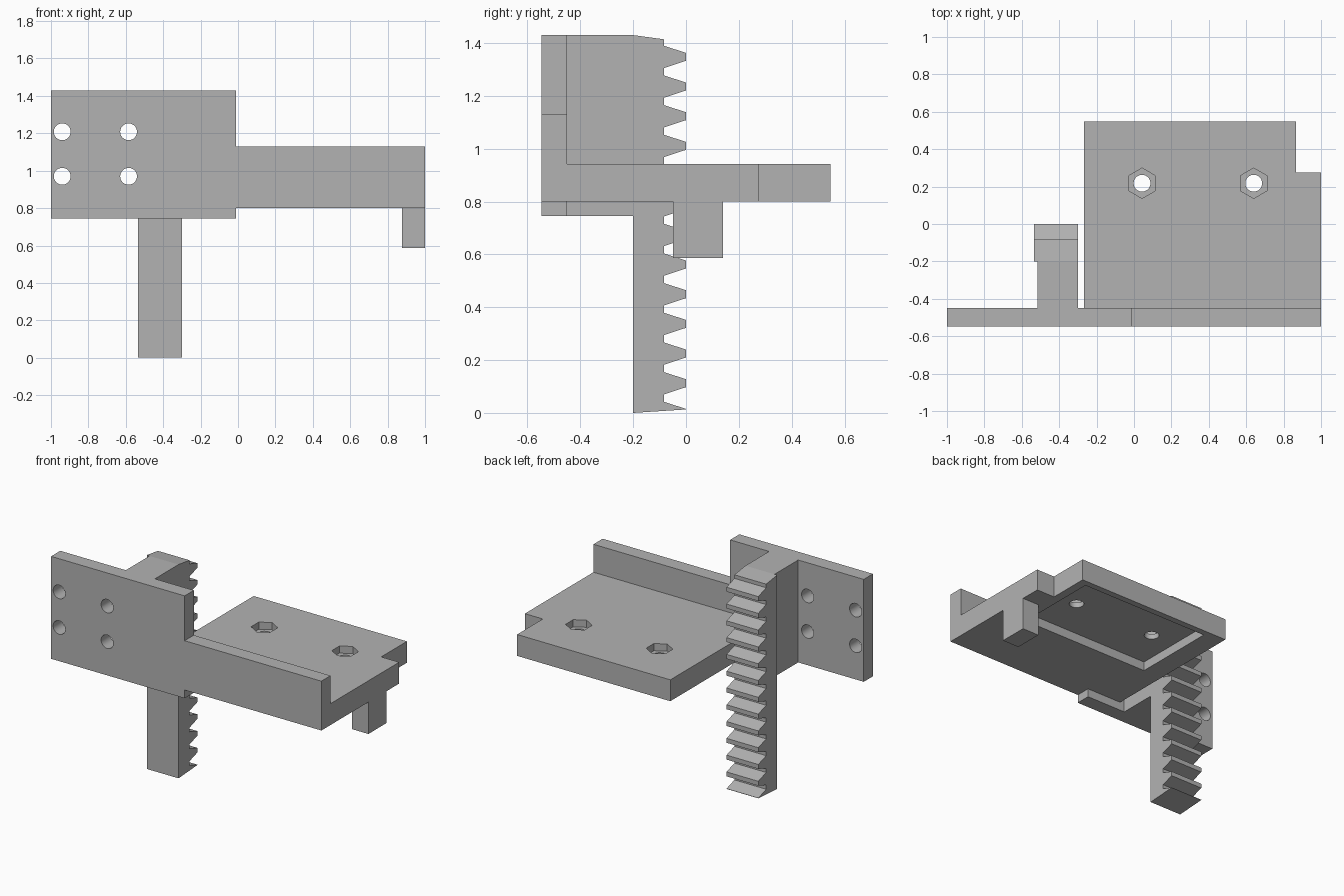
import bpy
import bmesh
from math import pi, sin, cos, radians
from mathutils import Vector

if "Cube" in bpy.data.objects:
    bpy.data.objects.remove(bpy.data.objects["Cube"])

grey = bpy.data.materials.new("plain grey")
grey.use_nodes = True
COLOUR = (0.45, 0.45, 0.45, 1)
grey.diffuse_color = COLOUR
grey.node_tree.nodes["Principled BSDF"].inputs["Base Color"].default_value = COLOUR

# Where a profile point (a, b) lands when it is extruded along each axis
PLACE = {
    "x": lambda a, b, d: (d, a, b),
    "y": lambda a, b, d: (a, d, b),
    "z": lambda a, b, d: (a, b, d),
}


def prism(name, axis, profile, low, high):
    """Extrude a closed outline along an axis from low to high."""
    bm = bmesh.new()
    place = PLACE[axis]
    face = bm.faces.new([bm.verts.new(place(a, b, low)) for a, b in profile])
    move = Vector(place(0, 0, high - low))
    new = bmesh.ops.extrude_face_region(bm, geom=[face])["geom"]
    bmesh.ops.translate(bm, vec=move, verts=[v for v in new if isinstance(v, bmesh.types.BMVert)])
    bmesh.ops.recalc_face_normals(bm, faces=bm.faces)
    mesh = bpy.data.meshes.new(name)
    bm.to_mesh(mesh)
    bm.free()
    mesh.materials.append(grey)
    obj = bpy.data.objects.new(name, mesh)
    bpy.context.collection.objects.link(obj)
    return obj


def rectangle(a0, a1, b0, b1):
    return [(a0, b0), (a1, b0), (a1, b1), (a0, b1)]


def ring(a, b, radius, sides):
    """Regular outline with one corner pointing along +b."""
    angles = [2 * pi * i / sides for i in range(sides)]
    return [(a + radius * sin(t), b + radius * cos(t)) for t in angles]


def cut(obj, cutters):
    """Subtract the cutters, then remove them."""
    for cutter in cutters:
        cutter.hide_render = True
        mod = obj.modifiers.new("cut", "BOOLEAN")
        mod.operation = "DIFFERENCE"
        mod.solver = "EXACT"
        mod.object = cutter
    bpy.context.view_layer.update()
    graph = bpy.context.evaluated_depsgraph_get()
    result = bpy.data.meshes.new_from_object(obj.evaluated_get(graph))
    obj.modifiers.clear()
    obj.data = result
    for cutter in cutters:
        bpy.data.objects.remove(cutter)
    bpy.ops.object.select_all(action="DESELECT")
    obj.select_set(True)
    bpy.context.view_layer.objects.active = obj
    bpy.ops.object.shade_smooth_by_angle(angle=radians(30))


FRONT, INNER, BACK = -0.547, -0.45, 0.547
STEP = -0.012
BED_LOW, BED_TOP = 0.80, 0.943
PLATE_LOW, TOP = 0.745, 1.43
HOLE = 0.045

# Front plate with the lower side wall
plate = prism("front_plate", "y", [
    (-1, PLATE_LOW), (STEP, PLATE_LOW), (STEP, BED_LOW), (1, BED_LOW),
    (1, 1.13), (STEP, 1.13), (STEP, TOP), (-1, TOP)], FRONT, INNER)
cut(plate, [prism("bolt_cutter", "y", ring(x, z, HOLE, 32), -0.7, -0.3)
            for x in (-0.94, -0.585) for z in (0.97, 1.208)])

# Bed with a corner notch, underside pocket, nut recesses and bolt holes
bed = prism("bed", "z", [
    (-0.267, INNER), (1, INNER), (1, 0.275), (0.867, 0.275),
    (0.867, BACK), (-0.267, BACK)], BED_LOW, BED_TOP)
cutters = [prism("pocket_cutter", "z", rectangle(-0.13, 0.81, -0.06, 0.505), 0.7, 0.86)]
for x in (0.043, 0.64):
    cutters.append(prism("nut_cutter", "z", ring(x, 0.218, 0.081, 6), 0.895, 1.1))
    cutters.append(prism("hole_cutter", "z", ring(x, 0.218, HOLE, 32), 0.6, 1.2))
cut(bed, cutters)

# Stop peg under the bed
prism("stop_peg", "z", rectangle(0.878, 1, -0.05, 0.14), 0.587, BED_LOW)

# Web joining the plate to the rack
prism("rack_web", "z", rectangle(-0.515, -0.30, INNER, -0.2), PLATE_LOW, TOP)

# Toothed rack, ending in half a tooth at the bottom
PITCH, ROOT_Y = 0.1123, -0.083
TIP_HALF, ROOT_HALF = 0.015, 0.042
outline = [(-0.2, TOP), (-0.2, 0), (0, 0.013), (0, TIP_HALF), (ROOT_Y, ROOT_HALF)]
for i in range(1, 13):
    z = i * PITCH
    outline += [(ROOT_Y, z - ROOT_HALF), (0, z - TIP_HALF),
                (0, z + TIP_HALF), (ROOT_Y, z + ROOT_HALF)]
outline.append((ROOT_Y, 1.414))
prism("rack", "x", outline, -0.535, -0.30)
